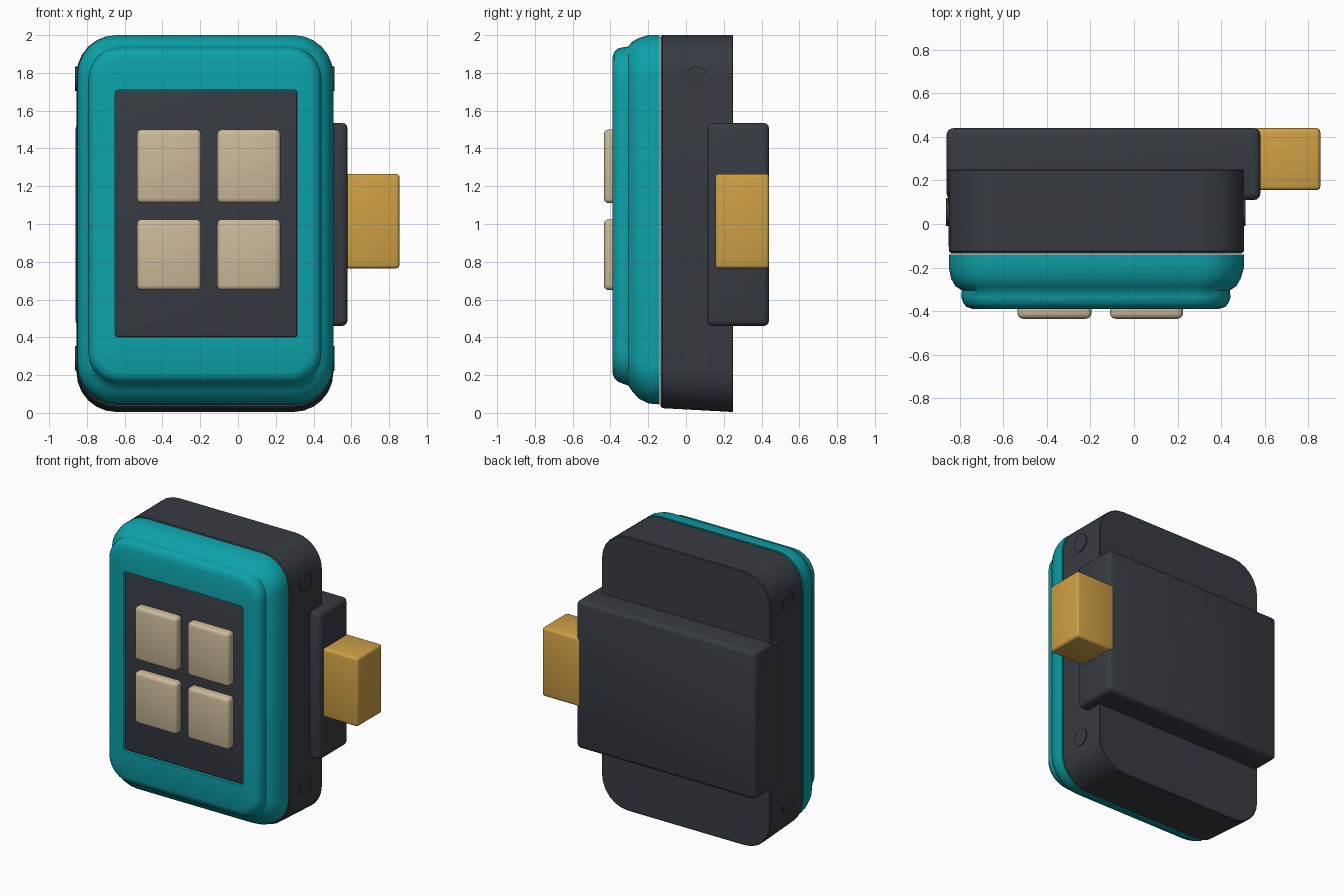
import bpy, bmesh, math
from mathutils import Matrix

cube = bpy.data.objects.get("Cube")
if cube:
    bpy.data.objects.remove(cube, do_unlink=True)


def material(name, rgb):
    m = bpy.data.materials.new(name)
    m.use_nodes = True
    m.diffuse_color = (*rgb, 1)
    m.node_tree.nodes["Principled BSDF"].inputs["Base Color"].default_value = (*rgb, 1)
    return m


teal = material("teal", (0.004, 0.36, 0.40))
dark = material("charcoal", (0.038, 0.045, 0.055))
cream = material("cream", (0.60, 0.49, 0.32))
amber = material("amber", (0.62, 0.35, 0.06))


def finish(name, bm, mat, bevel=0, segments=3, angle=35):
    bmesh.ops.recalc_face_normals(bm, faces=bm.faces)
    if bevel:
        bmesh.ops.bevel(bm, geom=bm.edges[:], offset=bevel, segments=segments,
                        profile=0.5, affect='EDGES')
    mesh = bpy.data.meshes.new(name)
    bm.to_mesh(mesh)
    bm.free()
    mesh.materials.append(mat)
    ob = bpy.data.objects.new(name, mesh)
    bpy.context.collection.objects.link(ob)
    bpy.ops.object.select_all(action='DESELECT')
    ob.select_set(True)
    bpy.context.view_layer.objects.active = ob
    bpy.ops.object.shade_smooth_by_angle(angle=math.radians(angle))
    return ob


def box(name, mat, x, y, z, bevel):
    bm = bmesh.new()
    bmesh.ops.create_cube(bm, size=1)
    for v in bm.verts:
        v.co = [r[0] if c < 0 else r[1] for c, r in zip(v.co, (x, y, z))]
    return finish(name, bm, mat, bevel)


def ring(bm, y, x0, x1, z0, z1, r, steps=6):
    """Rounded rectangle of vertices at depth y."""
    verts = []
    corners = ((x1 - r, z1 - r), (x0 + r, z1 - r), (x0 + r, z0 + r), (x1 - r, z0 + r))
    for q, (cx, cz) in enumerate(corners):
        for i in range(steps + 1):
            a = math.pi / 2 * (q + i / steps)
            verts.append(bm.verts.new((cx + r * math.cos(a), y, cz + r * math.sin(a))))
    return verts


def loft(name, mat, sections, angle=35):
    bm = bmesh.new()
    rings = [ring(bm, *s) for s in sections]
    for a, b in zip(rings, rings[1:]):
        for i in range(len(a)):
            j = (i + 1) % len(a)
            bm.faces.new((a[i], a[j], b[j], b[i]))
    bm.faces.new(rings[0])
    bm.faces.new(rings[-1])
    return finish(name, bm, mat, angle=angle)


# Main housing, slightly deeper at the bottom towards the back
loft("housing", dark, [
    (-0.135, -0.84, 0.495, 0.035, 1.99, 0.20),
    (-0.125, -0.85, 0.505, 0.025, 2.00, 0.21),
    (0.245, -0.855, 0.505, 0.005, 2.00, 0.21),
    (0.25, -0.85, 0.50, 0.01, 1.995, 0.205)])

# Stepped front frame with a shallow window recess
loft("front_frame", teal, [
    (-0.14, -0.85, 0.505, 0.045, 2.00, 0.21),
    (-0.20, -0.85, 0.505, 0.05, 2.00, 0.21),
    (-0.25, -0.84, 0.49, 0.075, 1.985, 0.20),
    (-0.285, -0.82, 0.47, 0.115, 1.965, 0.19),
    (-0.305, -0.79, 0.44, 0.145, 1.94, 0.17),
    (-0.335, -0.793, 0.443, 0.155, 1.935, 0.17),
    (-0.36, -0.785, 0.435, 0.165, 1.93, 0.165),
    (-0.38, -0.77, 0.42, 0.185, 1.91, 0.15),
    (-0.39, -0.74, 0.39, 0.215, 1.88, 0.13),
    (-0.39, -0.65, 0.315, 0.40, 1.71, 0.02),
    (-0.33, -0.65, 0.315, 0.40, 1.71, 0.02)], angle=50)

# Keypad panel and its four keys
box("keypad_panel", dark, (-0.648, 0.313), (-0.375, -0.32), (0.402, 1.708), 0.008)
for row, z in (("upper", (1.11, 1.50)), ("lower", (0.65, 1.025))):
    for side, x in (("right", (-0.535, -0.195)), ("left", (-0.11, 0.225))):
        box(f"{row}_{side}_key", cream, x, (-0.435, -0.34), z, 0.025)

# Back bracket wrapping both sides, and the latch block
box("back_bracket", dark, (-0.86, 0.58), (0.11, 0.44), (0.46, 1.535), 0.03)
box("latch_block", amber, (0.54, 0.855), (0.155, 0.44), (0.765, 1.265), 0.018)

# Side screws
for side, x in (("left", 0.497), ("right", -0.847)):
    for level, z in (("upper", 1.77), ("lower", 0.29)):
        bm = bmesh.new()
        bmesh.ops.create_cone(bm, cap_ends=True, segments=16, radius1=0.065,
                              radius2=0.065, depth=0.03,
                              matrix=Matrix.Translation((x, 0.055, z))
                              @ Matrix.Rotation(math.pi / 2, 4, 'Y'))
        finish(f"{level}_{side}_screw", bm, dark)
